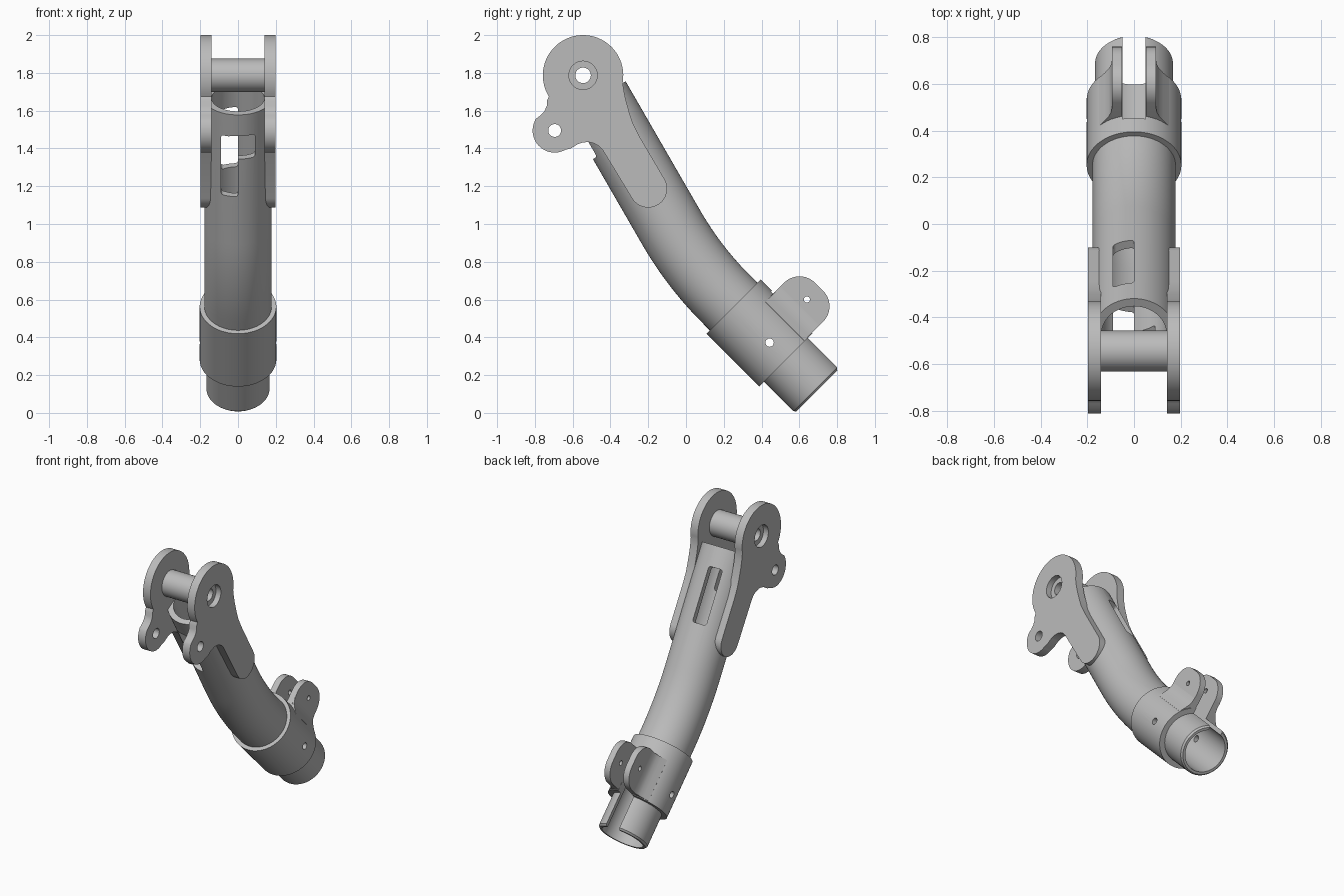
import bpy, bmesh, math
from mathutils import Vector

cube = bpy.data.objects.get("Cube")
if cube:
    bpy.data.objects.remove(cube)

metal = bpy.data.materials.new("grey metal")
metal.use_nodes = True
metal.diffuse_color = (0.5, 0.5, 0.5, 1)
metal.node_tree.nodes["Principled BSDF"].inputs["Base Color"].default_value = (0.5, 0.5, 0.5, 1)


# Frames: side plane, lower (45 degree) axis, upper (60 degree) axis
def side(a, b, x):
    return Vector((x, a, b))


Q = math.sqrt(0.5)
C60, S60 = 0.5, math.sqrt(0.75)
AXIS_LOW, AXIS_UP = 0.576, 0.423


def low(s, h, x):
    h += AXIS_LOW
    return Vector((x, (s + h) * Q, (h - s) * Q))


def low_section(x, h, s):
    return low(s, h, x)


def up_slot(x, t, n):
    n += AXIS_UP
    return Vector((x, n * S60 - t * C60, n * C60 + t * S60))


def arc(a, b, r, start, end, n=24):
    angles = [math.radians(start + (end - start) * i / n) for i in range(n + 1)]
    return [(a + r * math.cos(t), b + r * math.sin(t)) for t in angles]


def circle(a, b, r, n=48):
    return arc(a, b, r, 0, 360, n)[:-1]


def rounded_box(a0, a1, b0, b1, r, n=6):
    return (arc(a1 - r, b0 + r, r, -90, 0, n) + arc(a1 - r, b1 - r, r, 0, 90, n)
            + arc(a0 + r, b1 - r, r, 90, 180, n) + arc(a0 + r, b0 + r, r, 180, 270, n))


def finish(name, bm):
    bmesh.ops.recalc_face_normals(bm, faces=bm.faces)
    me = bpy.data.meshes.new(name)
    bm.to_mesh(me)
    bm.free()
    me.materials.append(metal)
    ob = bpy.data.objects.new(name, me)
    bpy.context.collection.objects.link(ob)
    return ob


def prism(name, outline, lo, hi, frame):
    """Extrude a flat outline from lo to hi in the given frame."""
    bm = bmesh.new()
    ends = [[bm.verts.new(frame(a, b, c)) for a, b in outline] for c in (lo, hi)]
    n = len(outline)
    for ring in ends:
        bm.faces.new(ring)
    for i in range(n):
        j = (i + 1) % n
        bm.faces.new((ends[0][i], ends[0][j], ends[1][j], ends[1][i]))
    return finish(name, bm)


def pipe(name, rings, n=64):
    """Closed hollow pipe from rings of (centre, tilt, radius)."""
    bm = bmesh.new()
    loops = []
    for centre, tilt, r in rings:
        across = Vector((0, math.cos(tilt), math.sin(tilt)))
        loops.append([bm.verts.new(centre + r * (Vector((1, 0, 0)) * x + across * y))
                      for x, y in circle(0, 0, 1, n)])
    for k, ring in enumerate(loops):
        nxt = loops[(k + 1) % len(loops)]
        for i in range(n):
            j = (i + 1) % n
            bm.faces.new((ring[i], ring[j], nxt[j], nxt[i]))
    return finish(name, bm)


def cut(targets, *cutters):
    for ob in targets:
        for c in cutters:
            mod = ob.modifiers.new("cut", 'BOOLEAN')
            mod.operation, mod.solver, mod.object = 'DIFFERENCE', 'EXACT', c
        dg = bpy.context.evaluated_depsgraph_get()
        me = bpy.data.meshes.new_from_object(ob.evaluated_get(dg))
        ob.modifiers.clear()
        ob.data = me
    for c in cutters:
        bpy.data.objects.remove(c)


parts = []

# Bent main tube: straight, 15 degree bend, straight
knee = Vector((0, 0.042, 0.773))
tangent = 0.24
bend_r = tangent / math.tan(math.radians(7.5))
start = knee + Vector((0, Q, -Q)) * tangent
hub = start + Vector((0, Q, Q)) * bend_r
stations = [(low(-0.15, 0, 0), math.radians(45))]
for i in range(13):
    a = math.radians(45 - 15 * i / 12)
    stations.append((hub - Vector((0, math.cos(a), math.sin(a))) * bend_r, a))
stations.append((up_slot(0, 1.68, 0), math.radians(30)))
main_tube = pipe("main_tube", [(c, a, 0.178) for c, a in stations]
                 + [(c, a, 0.14) for c, a in reversed(stations)])
cut([main_tube],
    prism("slot_cutter", rounded_box(-0.09, 0, 1.18, 1.545, 0.015), -0.3, 0.3, up_slot),
    prism("notch_cutter", rounded_box(-0.05, 0.09, 1.41, 1.55, 0.015), -0.3, -0.05, up_slot))
parts.append(main_tube)

# Clamp collar and spigot on the lower axis
tilt = math.radians(45)


def low_pipe(name, profile):
    return pipe(name, [(low(s, 0, 0), tilt, r) for s, r in profile])


collar = low_pipe("clamp_collar", [(-0.22, 0.203), (0.176, 0.203), (0.176, 0.16), (-0.22, 0.16)])
spigot = low_pipe("lower_spigot", [(-0.145, 0.167), (0.396, 0.167), (0.408, 0.157),
                                   (0.408, 0.14), (-0.145, 0.14)])
cut([collar, spigot],
    prism("slit_cutter", [(-0.05, 0.05), (0.05, 0.05), (0.05, 0.3), (-0.05, 0.3)],
          -0.136, 0.5, low_section),
    prism("cross_hole_cutter", circle(0.05, 0, 0.022, 24), -0.3, 0.3, low))
parts += [collar, spigot]

# Clamp lugs with rounded outer corners and concave root fillets
lug_outline = ([(-0.12, 0.17)] + [(0.172, 0.17)] + arc(0.057, 0.279, 0.115, 0, 90, 12)
               + arc(-0.005, 0.279, 0.115, 90, 180, 12))
root = [(0.06, 0.15), (0.06, 0.25), (0.094, 0.25), (0.098, 0.22),
        (0.108, 0.195), (0.125, 0.17), (0.15, 0.137), (0.15, 0.1)]
lugs = []
for name, m in (("left", 1), ("right", -1)):
    lugs.append(prism(name + "_clamp_lug", lug_outline, 0.051 * m, 0.094 * m, low))
    parts.append(prism(name + "_lug_root", [(x * m, h) for x, h in root],
                       -0.119, 0.171, low_section))
cut(lugs, prism("lug_hole_cutter", circle(0.028, 0.301, 0.016, 24), -0.3, 0.3, low))
parts += lugs

# Fork plates: pivot head, side lobe and long arm along the tube
PIVOT = (-0.545, 1.787)
LOBE = (-0.695, 1.495)
plate_outline = (arc(*PIVOT, 0.213, -10, 212, 40)
                 + [(-0.737, 1.65), (-0.737, 1.625), (-0.75, 1.597), (-0.77, 1.575)]
                 + arc(*LOBE, 0.117, 148, 300)
                 + [(-0.61, 1.4), (-0.574, 1.422), (-0.545, 1.432), (-0.515, 1.434),
                    (-0.485, 1.426), (-0.46, 1.412), (-0.44, 1.39)]
                 + arc(-0.2, 1.187, 0.1, 210, 390)
                 + [(-0.246, 1.463), (-0.28, 1.53), (-0.3, 1.59), (-0.317, 1.65), (-0.328, 1.7)])
plates = [prism(name + "_fork_plate", plate_outline, 0.141 * m, 0.198 * m, side)
          for name, m in (("left", 1), ("right", -1))]
cut(plates,
    prism("counterbore_cutter", circle(*PIVOT, 0.075), -0.3, 0.3, side),
    prism("lobe_hole_cutter", circle(*LOBE, 0.034, 32), -0.3, 0.3, side))
parts += plates

# Hollow pivot pin between the plates
pin = prism("pivot_pin", circle(*PIVOT, 0.088), -0.16, 0.16, side)
cut([pin], prism("pin_bore_cutter", circle(*PIVOT, 0.041), -0.3, 0.3, side))
parts.append(pin)

# Smooth round surfaces, keep edges sharp
bpy.ops.object.select_all(action='DESELECT')
for ob in parts:
    ob.select_set(True)
bpy.context.view_layer.objects.active = parts[0]
bpy.ops.object.shade_smooth_by_angle(angle=math.radians(30))
